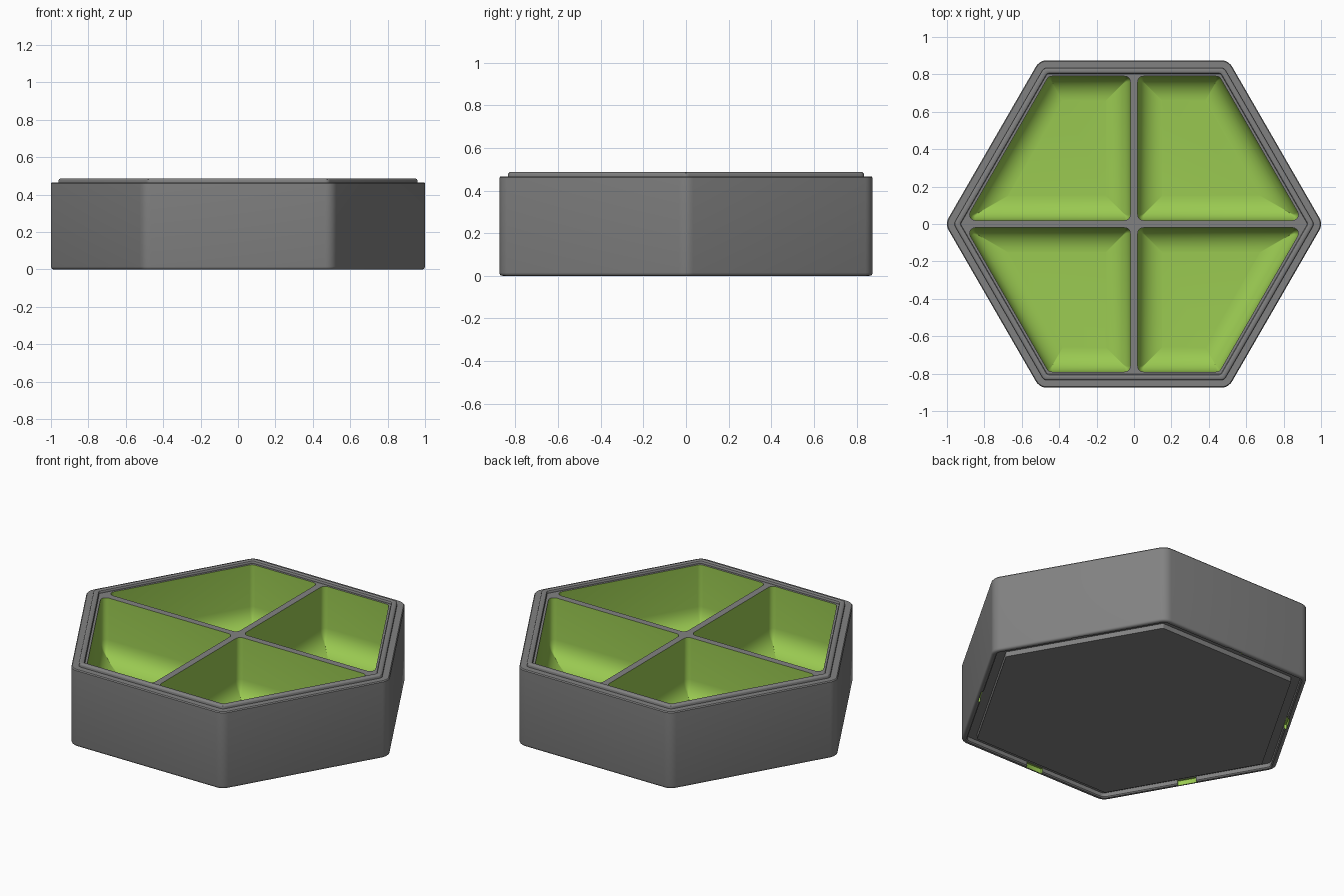
import bpy, bmesh, math
from mathutils import Vector

if "Cube" in bpy.data.objects:
    bpy.data.objects.remove(bpy.data.objects["Cube"])


def material(name, rgb):
    m = bpy.data.materials.new(name)
    m.diffuse_color = (*rgb, 1)
    m.use_nodes = True
    m.node_tree.nodes["Principled BSDF"].inputs["Base Color"].default_value = m.diffuse_color
    return m


GREY = material("mid grey", (0.222, 0.222, 0.222))
GREEN = material("leaf green", (0.325, 0.59, 0.083))


def rounded_polygon(sides, r, z, inset=0.0, n=5):
    """Convex outline from (normal angle, distance) sides, counter-clockwise, rounded corners."""
    pts = []
    for i, (a, d) in enumerate(sides):
        b, e = sides[(i + 1) % len(sides)]
        d, e = d - inset - r, e - inset - r
        det = math.sin(b - a)
        cx = (d * math.sin(b) - e * math.sin(a)) / det
        cy = (e * math.cos(a) - d * math.cos(b)) / det
        sweep = (b - a) % math.tau
        for k in range(n + 1):
            t = a + sweep * k / n
            pts.append(Vector((cx + r * math.cos(t), cy + r * math.sin(t), z)))
    return pts


def loft(bm, rings, mat):
    """Skin a stack of equal outlines and cap both ends."""
    loops = [[bm.verts.new(p) for p in ring] for ring in rings]
    faces = [bm.faces.new(loops[0]), bm.faces.new(loops[-1])]
    for lo, hi in zip(loops, loops[1:]):
        for i in range(len(lo)):
            j = (i + 1) % len(lo)
            faces.append(bm.faces.new((lo[i], lo[j], hi[j], hi[i])))
    for f in faces:
        f.material_index = mat
    bmesh.ops.recalc_face_normals(bm, faces=faces)


def make_object(name, bm):
    me = bpy.data.meshes.new(name)
    bm.to_mesh(me)
    bm.free()
    me.materials.append(GREY)
    me.materials.append(GREEN)
    ob = bpy.data.objects.new(name, me)
    bpy.context.collection.objects.link(ob)
    return ob


def hexagon(apothem, r, z):
    return rounded_polygon([(math.radians(30 + 60 * k), apothem) for k in range(6)], r, z)


# Tray body: base panel, stacking groove, outer wall, lip, sunken top (apothem, corner radius, height)
profile = [(0.793, 0.012, 0.0), (0.793, 0.012, 0.03), (0.845, 0.03, 0.03),
           (0.845, 0.03, 0.006), (0.851, 0.036, 0.0), (0.86, 0.052, 0.0),
           (0.868, 0.06, 0.002), (0.873, 0.065, 0.007), (0.875, 0.067, 0.015),
           (0.875, 0.067, 0.46), (0.870, 0.062, 0.466), (0.835, 0.03, 0.466),
           (0.835, 0.03, 0.477), (0.833, 0.028, 0.482), (0.827, 0.023, 0.486),
           (0.813, 0.02, 0.486), (0.806, 0.015, 0.483), (0.803, 0.012, 0.478), (0.803, 0.012, 0.470)]
bm = bmesh.new()
loft(bm, [hexagon(*p) for p in profile], 0)
tray = make_object("tray_body", bm)

# Cutters: four compartments with coved floors
bm = bmesh.new()
FLOOR, COVE, TOP = 0.088, 0.13, 0.6
half = 0.02
quadrant = [(30, 0.79), (90, 0.79), (180, -half), (270, -half)]
for sx in (1, -1):
    for sy in (1, -1):
        sides = [(math.radians(a), d) for a, d in quadrant]
        rings = []
        for k in range(9):
            t = math.pi / 2 * (1 - k / 8)
            inset = COVE * (1 - math.cos(t))
            rings.append(rounded_polygon(sides, max(0.03 - inset, 0.002),
                                         FLOOR + COVE * (1 - math.sin(t)), inset))
        rings.append(rounded_polygon(sides, 0.03, TOP))
        rings = [[Vector((p.x * sx, p.y * sy, p.z)) for p in ring] for ring in rings]
        loft(bm, rings, 1)

# Cutters: a notch in the middle of each side of the groove's outer wall
for k in range(6):
    a = math.radians(30 + 60 * k)
    box = [(a + i * math.pi / 2, d) for i, d in enumerate((0.858, 0.055, -0.82, 0.055))]
    loft(bm, [rounded_polygon(box, 0.004, z, n=2) for z in (-0.02, 0.028)], 1)
cutter = make_object("compartment_cutter", bm)
cutter.hide_render = True

# Cut, clean up and shade
mod = tray.modifiers.new("compartments", 'BOOLEAN')
mod.operation = 'DIFFERENCE'
mod.solver = 'EXACT'
mod.object = cutter
bpy.context.view_layer.objects.active = tray
tray.select_set(True)
bpy.ops.object.modifier_apply(modifier=mod.name)
bpy.data.objects.remove(cutter)
bpy.ops.object.shade_smooth_by_angle(angle=math.radians(35))
